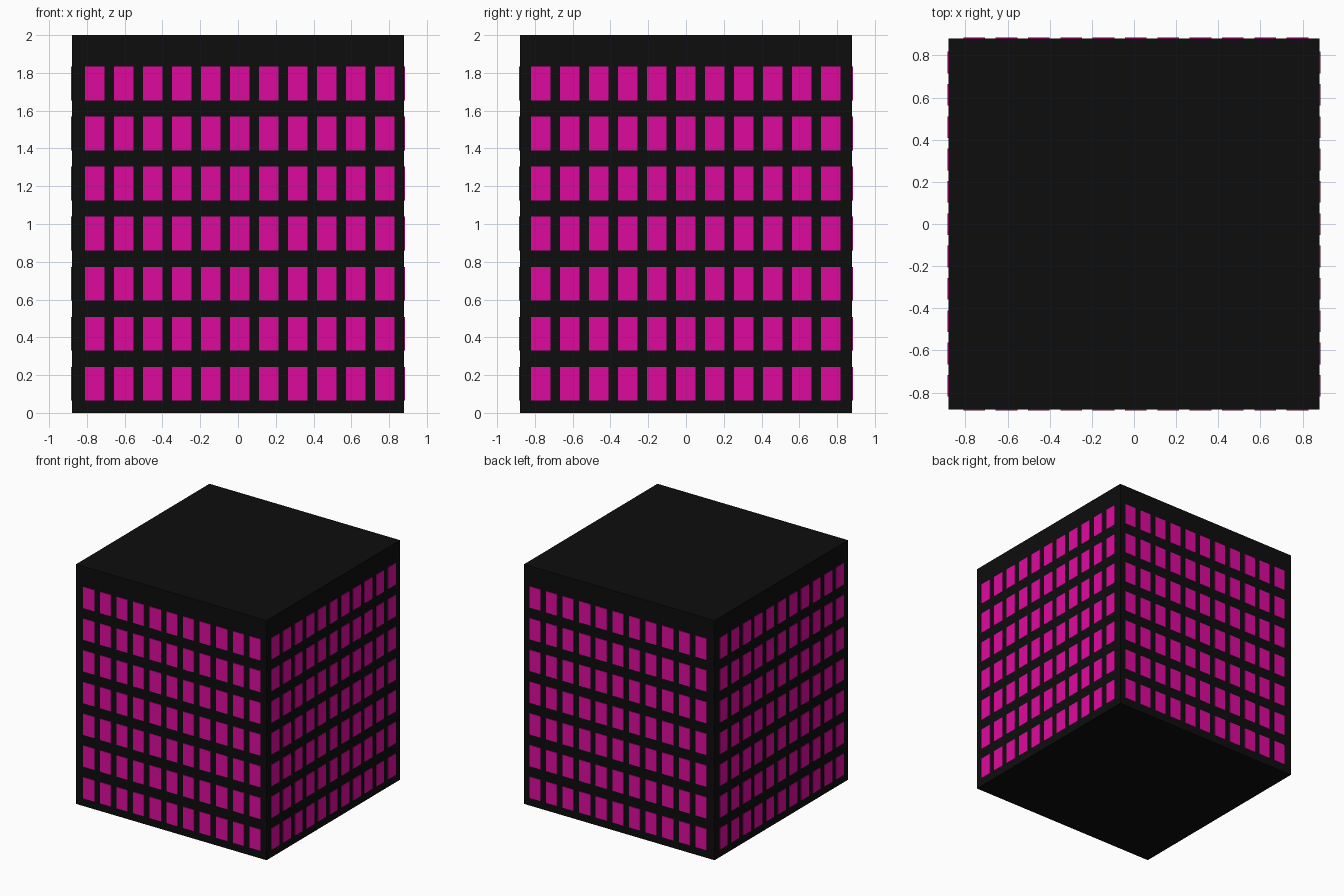
import bpy, bmesh
from mathutils import Matrix, Vector

if "Cube" in bpy.data.objects:
    bpy.data.objects.remove(bpy.data.objects["Cube"])

HALF, HEIGHT = 0.88, 2.0           # tower block half width and height
COLS, ROWS = 11, 7
PITCH_U, PITCH_Z = 0.1535, 0.2648  # window spacing
WIN_W, WIN_H = 0.103, 0.178
FIRST_Z = 0.155                    # centre of the lowest row
INNER, OUTER = 0.87, 0.885         # window panel depth range


def material(name, color):
    m = bpy.data.materials.new(name)
    m.diffuse_color = color
    m.use_nodes = True
    m.node_tree.nodes["Principled BSDF"].inputs["Base Color"].default_value = m.diffuse_color
    return m


def add_box(bm, center, size):
    mat = Matrix.Translation(center) @ Matrix.Diagonal((*size, 1))
    bmesh.ops.create_cube(bm, size=1, matrix=mat)


def finish(bm, name, mat):
    mesh = bpy.data.meshes.new(name)
    bm.to_mesh(mesh)
    bm.free()
    mesh.materials.append(mat)
    obj = bpy.data.objects.new(name, mesh)
    bpy.context.collection.objects.link(obj)
    return obj


dark = material("dark_wall", (0.004, 0.004, 0.004, 1))
pink = material("pink_glass", (0.73, 0.003, 0.342, 1))

# Main block
bm = bmesh.new()
add_box(bm, Vector((0, 0, HEIGHT / 2)), (2 * HALF, 2 * HALF, HEIGHT))
finish(bm, "building_block", dark)


# Window grid on one wall: axis is the wall normal (0 = x, 1 = y)
def window_grid(name, axis, sign, shift):
    bm = bmesh.new()
    along = 1 - axis
    for c in range(COLS):
        for r in range(ROWS):
            center = Vector((0, 0, FIRST_Z + r * PITCH_Z))
            center[axis] = sign * (INNER + OUTER) / 2
            center[along] = (c - (COLS - 1) / 2) * PITCH_U + shift
            size = [0, 0, WIN_H]
            size[axis] = OUTER - INNER
            size[along] = WIN_W
            add_box(bm, center, size)
    finish(bm, name, pink)


window_grid("front_windows", 1, -1, 0.009)
window_grid("back_windows", 1, 1, 0.009)
window_grid("left_windows", 0, -1, -0.001)
window_grid("right_windows", 0, 1, -0.001)
